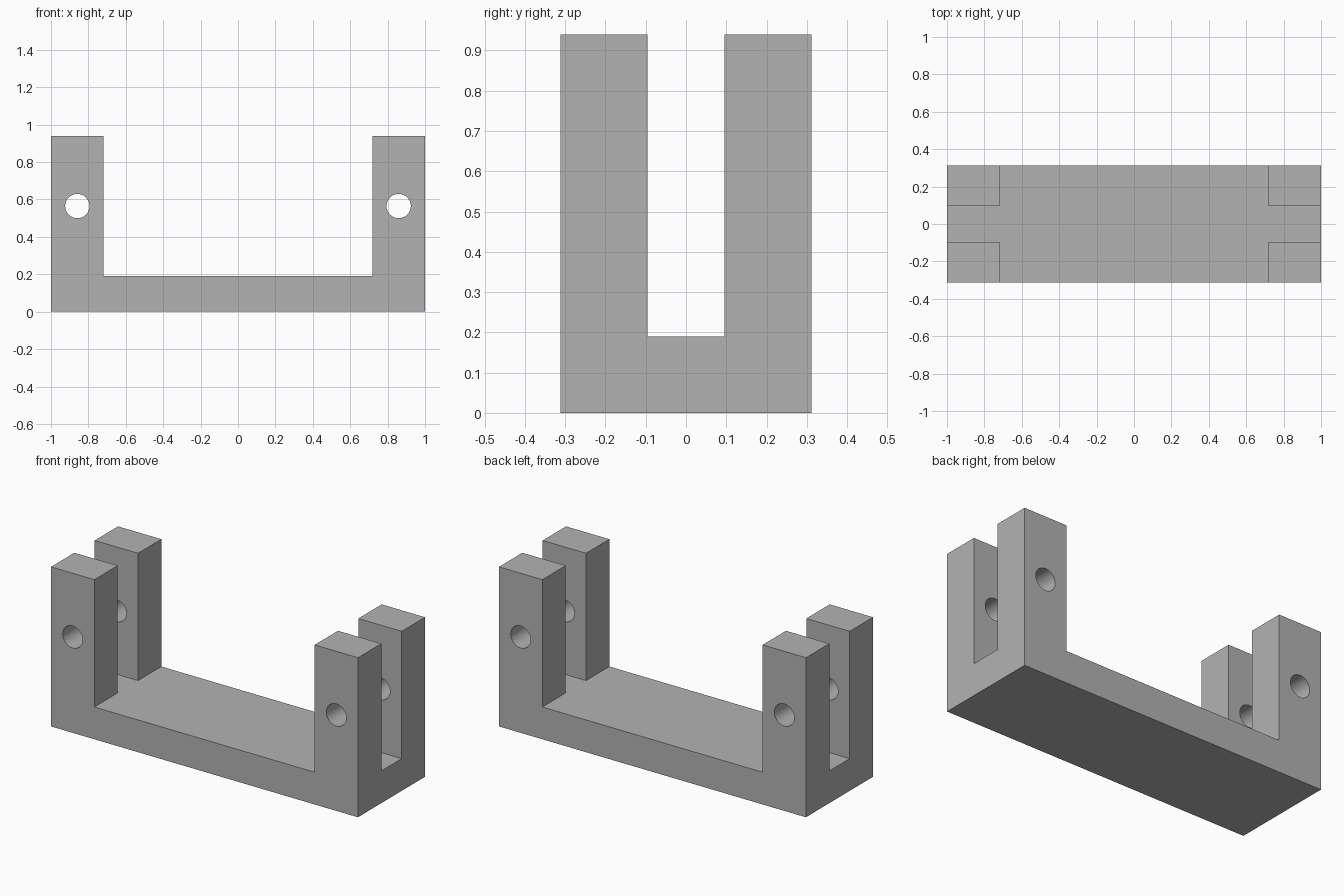
import bpy
import bmesh
import math
from mathutils import Vector

cube = bpy.data.objects.get("Cube")
if cube:
    bpy.data.objects.remove(cube, do_unlink=True)

HALF_X, HALF_Y, HEIGHT = 1.0, 0.312, 0.94
BASE_TOP = 0.19      # thickness of the base plate
POST_X = 0.718       # inner face of the posts
SLOT_Y = 0.095       # half width of the slot between posts
HOLE_X, HOLE_Z, HOLE_R = 0.859, 0.565, 0.065

grey = bpy.data.materials.new("plain grey")
grey.use_nodes = True
colour = (0.45, 0.45, 0.45, 1)
grey.diffuse_color = colour
grey.node_tree.nodes["Principled BSDF"].inputs["Base Color"].default_value = colour


def extrude_profile(name, points, direction):
    """Make a closed solid by sweeping a flat outline along a vector."""
    bm = bmesh.new()
    face = bm.faces.new([bm.verts.new(p) for p in points])
    swept = bmesh.ops.extrude_face_region(bm, geom=[face])["geom"]
    verts = [g for g in swept if isinstance(g, bmesh.types.BMVert)]
    bmesh.ops.translate(bm, verts=verts, vec=Vector(direction))
    bmesh.ops.recalc_face_normals(bm, faces=bm.faces[:])
    mesh = bpy.data.meshes.new(name)
    bm.to_mesh(mesh)
    bm.free()
    mesh.materials.append(grey)
    obj = bpy.data.objects.new(name, mesh)
    bpy.context.collection.objects.link(obj)
    return obj


def cut(target, cutter):
    """Subtract the cutter from the target, then discard it."""
    cutter.hide_render = True
    bpy.context.view_layer.objects.active = target
    mod = target.modifiers.new("cut", "BOOLEAN")
    mod.operation = "DIFFERENCE"
    mod.solver = "EXACT"
    mod.object = cutter
    bpy.ops.object.modifier_apply(modifier=mod.name)
    bpy.data.objects.remove(cutter, do_unlink=True)


# U-shaped body: base plate with an upright at each end
outline = [(-HALF_X, 0), (HALF_X, 0), (HALF_X, HEIGHT), (POST_X, HEIGHT),
           (POST_X, BASE_TOP), (-POST_X, BASE_TOP), (-POST_X, HEIGHT), (-HALF_X, HEIGHT)]
bracket = extrude_profile("bracket", [(x, -HALF_Y, z) for x, z in outline],
                          (0, 2 * HALF_Y, 0))

# Lengthwise slot splits each upright into two posts
slot = [(-SLOT_Y, BASE_TOP), (SLOT_Y, BASE_TOP), (SLOT_Y, 1.2), (-SLOT_Y, 1.2)]
cut(bracket, extrude_profile("slot_cutter", [(-1.2, y, z) for y, z in slot], (2.4, 0, 0)))

# Pin hole drilled through each pair of posts
for side in (-1, 1):
    angles = [math.tau * i / 48 for i in range(48)]
    ring = [(side * HOLE_X + HOLE_R * math.cos(a), -0.5, HOLE_Z + HOLE_R * math.sin(a))
            for a in angles]
    cut(bracket, extrude_profile("hole_cutter", ring, (0, 1, 0)))

# Smooth hole walls, crisp edges elsewhere
bpy.ops.object.select_all(action="DESELECT")
bracket.select_set(True)
bpy.context.view_layer.objects.active = bracket
bpy.ops.object.shade_smooth_by_angle(angle=math.radians(30))
